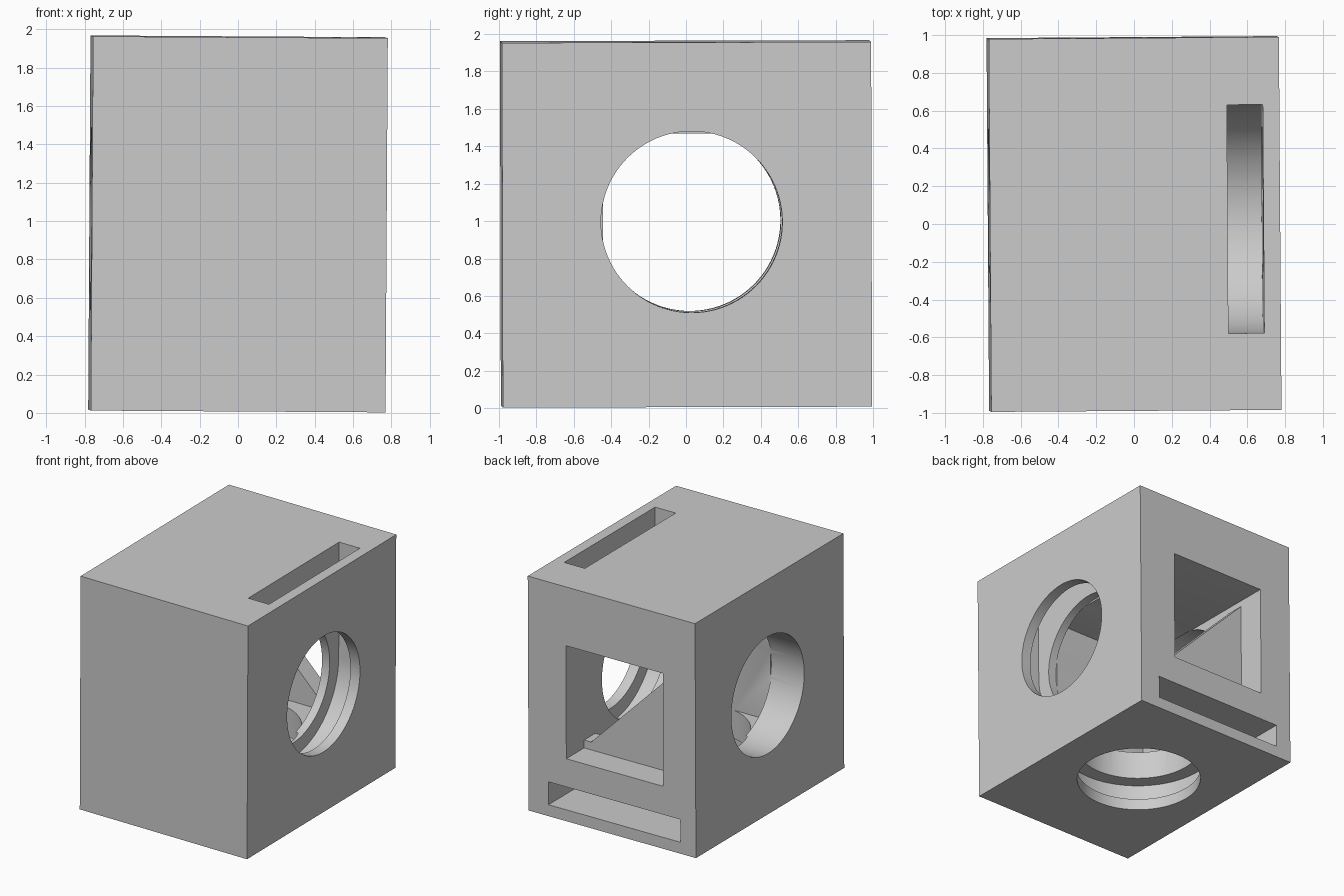
import bpy
import bmesh
from math import pi, cos, sin, radians
from mathutils import Matrix, Vector

if "Cube" in bpy.data.objects:
    bpy.data.objects.remove(bpy.data.objects["Cube"], do_unlink=True)

grey = bpy.data.materials.new("light_grey_plastic")
grey.use_nodes = True
COLOUR = (0.6, 0.6, 0.6, 1)
grey.diffuse_color = COLOUR
grey.node_tree.nodes["Principled BSDF"].inputs["Base Color"].default_value = COLOUR

# Main sizes: optical axis centre, bore and filter slot radii
CX, CY, CZ = -0.02, 0.025, 1.0
BORE, SLOT = 0.485, 0.605
X0, X1, Z0, Z1 = -0.47, 0.42, 0.53, 1.47


def prism(name, points, offset):
    """Extrude a closed loop of 3D points along offset."""
    bm = bmesh.new()
    face = bm.faces.new([bm.verts.new(p) for p in points])
    new = bmesh.ops.extrude_face_region(bm, geom=[face])["geom"]
    bmesh.ops.translate(bm, vec=offset, verts=[v for v in new if isinstance(v, bmesh.types.BMVert)])
    bmesh.ops.recalc_face_normals(bm, faces=bm.faces)
    mesh = bpy.data.meshes.new(name)
    bm.to_mesh(mesh)
    bm.free()
    mesh.materials.append(grey)
    obj = bpy.data.objects.new(name, mesh)
    bpy.context.collection.objects.link(obj)
    return obj


def box(name, x0, x1, y0, y1, z0, z1):
    base = [(x0, y0, z0), (x1, y0, z0), (x1, y1, z0), (x0, y1, z0)]
    return prism(name, base, (0, 0, z1 - z0))


def arc(radius, start, end, steps):
    return [(radius * cos(start + (end - start) * i / steps),
             radius * sin(start + (end - start) * i / steps)) for i in range(steps + 1)]


def cut(target, cutter):
    cutter.hide_render = True
    mod = target.modifiers.new("cut", "BOOLEAN")
    mod.operation = "DIFFERENCE"
    mod.solver = "EXACT"
    mod.object = cutter
    bpy.ops.object.select_all(action="DESELECT")
    bpy.context.view_layer.objects.active = target
    target.select_set(True)
    bpy.ops.object.modifier_apply(modifier=mod.name)
    bpy.data.objects.remove(cutter, do_unlink=True)


# Outer housing block
housing = box("housing", -0.768, 0.768, -0.987, 0.987, 0.01, 1.96)

# Square chamber open at the back
cut(housing, box("chamber_cutter", X0, X1, -0.447, 1.2, Z0, Z1))

# Round bores on both sides and underneath, ending at the chamber
circle = arc(BORE, 0, 2 * pi, 96)[:-1]
for x, depth in ((X1 - 0.004, 0.6), (X0 + 0.004, -0.6)):
    cut(housing, prism("side_bore_cutter", [(x, CY + a, CZ + b) for a, b in circle], (depth, 0, 0)))
cut(housing, prism("bottom_bore_cutter", [(CX + a, CY + b, Z0 + 0.004) for a, b in circle], (0, 0, -0.8)))

# U-shaped filter slots: one drops in from the top, one slides in from the back
u_shape = arc(SLOT, pi, 2 * pi, 64) + [(SLOT, 1.3), (-SLOT, 1.3)]
cut(housing, prism("top_slot_cutter", [(0.49, CY + a, CZ + b) for a, b in u_shape], (0.19, 0, 0)))
cut(housing, prism("back_slot_cutter", [(CX + a, CY + b, 0.105) for a, b in u_shape], (0, 0, 0.19)))

# Sloping rib that carries the diagonal plate, with a small stop at its foot
rib = prism("diagonal_rib", [(X0, 0.6, Z0), (X1, 0.6, Z0), (X0, 0.6, Z1 - 0.05)], (0, 0.15, 0))
stop = box("rib_stop", X1 - 0.06, X1, 0.6, 0.75, Z0, Z0 + 0.065)

# Slight lean of the whole block, then smooth bores with sharp edges
centre = Vector((0, 0, 0.985))
lean = (Matrix.Translation(centre)
        @ Matrix.Rotation(radians(0.4), 4, "Z")
        @ Matrix.Rotation(radians(0.35), 4, "Y")
        @ Matrix.Rotation(radians(0.15), 4, "X")
        @ Matrix.Translation(-centre))
bpy.ops.object.select_all(action="DESELECT")
for part in (housing, rib, stop):
    part.data.transform(lean)
    part.select_set(True)
bpy.context.view_layer.objects.active = housing
bpy.ops.object.shade_smooth_by_angle(angle=radians(30))
